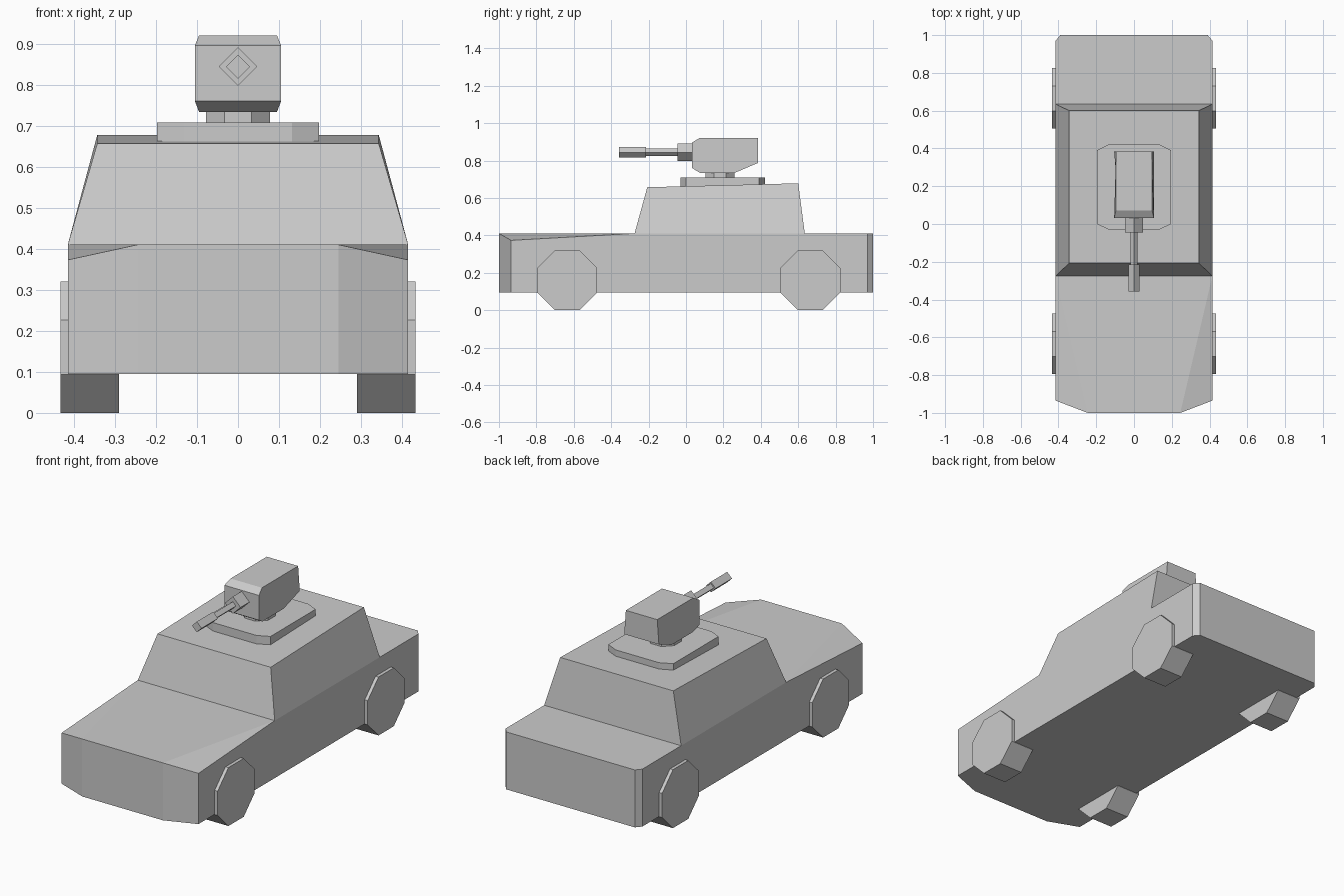
import bpy, bmesh
from math import pi, cos
from mathutils import Matrix, Vector

if "Cube" in bpy.data.objects:
    bpy.data.objects.remove(bpy.data.objects["Cube"])


def finish(name, verts, faces):
    bm = bmesh.new()
    vs = [bm.verts.new(v) for v in verts]
    for f in faces:
        bm.faces.new([vs[i] for i in f])
    bmesh.ops.recalc_face_normals(bm, faces=bm.faces)
    me = bpy.data.meshes.new(name)
    bm.to_mesh(me)
    bm.free()
    ob = bpy.data.objects.new(name, me)
    bpy.context.collection.objects.link(ob)
    return ob


def loft(name, a, b):
    """Closed solid between two matching rings."""
    n = len(a)
    faces = [(i, (i + 1) % n, n + (i + 1) % n, n + i) for i in range(n)]
    return finish(name, a + b, faces + [tuple(range(n)), tuple(range(n, 2 * n))])


def prism(name, sides, radius, depth, center, axis, turn):
    """Regular prism along the given axis, turned about its own axis."""
    bm = bmesh.new()
    rot = Vector((0, 0, 1)).rotation_difference(Vector(axis)).to_matrix().to_4x4()
    mat = Matrix.Translation(center) @ rot @ Matrix.Rotation(turn, 4, 'Z')
    bmesh.ops.create_cone(bm, cap_ends=True, segments=sides, radius1=radius,
                          radius2=radius, depth=depth, matrix=mat)
    me = bpy.data.meshes.new(name)
    bm.to_mesh(me)
    bm.free()
    ob = bpy.data.objects.new(name, me)
    bpy.context.collection.objects.link(ob)
    return ob


# Hull: mirrored outline with sloped hood corners and a tapered cabin
half = [(.245, -1, .41), (.415, -.935, .373), (.415, -.275, .41),
        (.415, .635, .41), (.415, .97, .41), (.39, 1, .41)]
top = half + [(-x, y, z) for x, y, z in reversed(half)]
bottom = [(x, y, .095) for x, y, z in top]
roof = [(.343, -.207, .657), (.343, .6, .678), (-.343, .6, .678), (-.343, -.207, .657)]
n = len(top)
faces = [(i, (i + 1) % n, n + (i + 1) % n, n + i) for i in range(n)]
faces += [tuple(range(n, 2 * n)), (0, 2, 9, 11), (0, 1, 2), (11, 10, 9), (3, 4, 5, 6, 7, 8)]
cabin, r = [2, 3, 8, 9], 2 * n
faces += [(cabin[i], cabin[(i + 1) % 4], r + (i + 1) % 4, r + i) for i in range(4)]
faces.append((r, r + 1, r + 2, r + 3))
finish("hull", top + bottom + roof, faces)

# Wheels: flat-bottomed octagons
for end, y in (("front", -.635), ("rear", .665)):
    for side, s in (("right", 1), ("left", -1)):
        prism(f"{end}_{side}_wheel", 8, .16 / cos(pi / 8), .143,
              (s * .3615, y, .16), (1, 0, 0), pi / 8)

# Turret base plate with clipped corners
plate = [(.132, -.03), (.197, 0), (.197, .39), (.132, .422)]
plate += [(-x, y) for x, y in reversed(plate)]
loft("turret_plate", [(x, y, .657) for x, y in plate], [(x, y, .708) for x, y in plate])

# Turret neck
prism("turret_neck", 8, .085, .04, (0, .182, .724), (0, 0, 1), pi / 8)

# Turret head: side profile (half width, y, z)
prof = [(.095, .072, .92), (.105, .032, .896), (.105, .032, .76), (.095, .075, .734),
        (.095, .26, .734), (.105, .385, .787), (.095, .385, .92)]
loft("turret_head", prof, [(-x, y, z) for x, y, z in prof])

# Gun: diamond-section mantlet, barrel and muzzle
for name, rad, y0, y1 in (("gun_mantlet", .047, -.045, .04),
                          ("gun_barrel", .019, -.22, -.04),
                          ("gun_muzzle", .029, -.357, -.215)):
    prism(name, 4, rad, y1 - y0, (0, (y0 + y1) / 2, .844), (0, 1, 0), 0)
